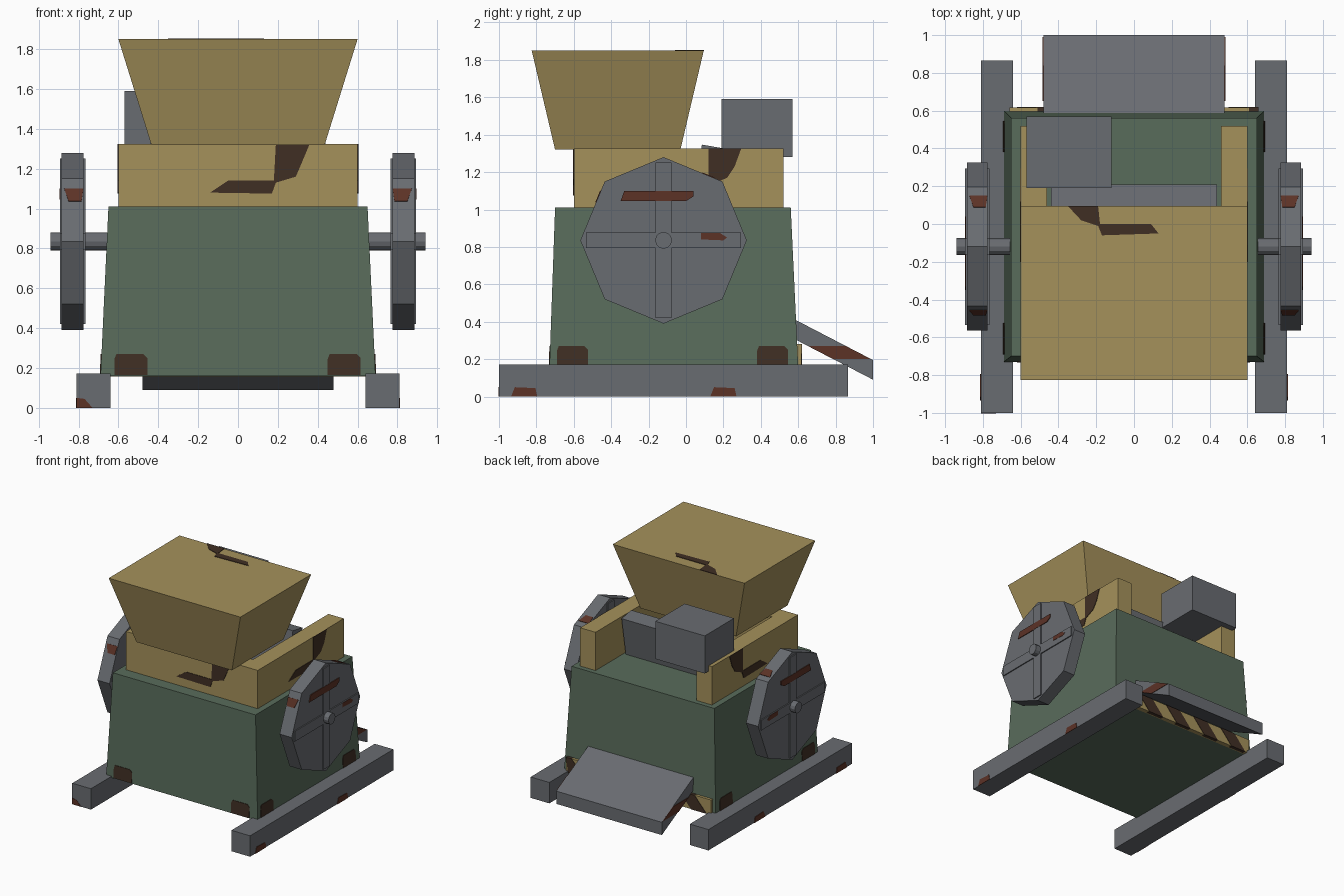
import bpy, bmesh, math
from mathutils import Vector, Matrix

if "Cube" in bpy.data.objects:
    bpy.data.objects.remove(bpy.data.objects["Cube"])


def material(name, rgb):
    m = bpy.data.materials.new(name)
    lin = [(c / 255 / 12.92) if c < 11 else ((c / 255 + 0.055) / 1.055) ** 2.4 for c in rgb]
    m.diffuse_color = (*lin, 1)
    m.use_nodes = True
    m.node_tree.nodes["Principled BSDF"].inputs["Base Color"].default_value = m.diffuse_color
    return m


TAN = material("tan_paint", (165, 145, 91))
GREEN = material("green_paint", (89, 108, 91))
GREY = material("grey_steel", (105, 108, 113))
BROWN = material("dark_brown_wear", (64, 47, 36))
RUST = material("red_rust", (92, 50, 38))


def finish(name, bm, mat):
    bmesh.ops.recalc_face_normals(bm, faces=bm.faces)
    me = bpy.data.meshes.new(name)
    bm.to_mesh(me)
    bm.free()
    me.materials.append(mat)
    ob = bpy.data.objects.new(name, me)
    bpy.context.collection.objects.link(ob)
    return ob


def loft(name, a, b, mat):
    """Solid between two matching outlines of 3D points."""
    bm = bmesh.new()
    va = [bm.verts.new(p) for p in a]
    vb = [bm.verts.new(p) for p in b]
    n = len(va)
    bm.faces.new(va)
    bm.faces.new(vb)
    for i in range(n):
        j = (i + 1) % n
        bm.faces.new((va[i], va[j], vb[j], vb[i]))
    return finish(name, bm, mat)


def rect(x0, x1, y0, y1, z):
    return [(x0, y0, z), (x1, y0, z), (x1, y1, z), (x0, y1, z)]


def box(name, x0, x1, y0, y1, z0, z1, mat):
    return loft(name, rect(x0, x1, y0, y1, z0), rect(x0, x1, y0, y1, z1), mat)


def prism_x(name, yz, x0, x1, mat):
    """Side profile in y, z pushed along x."""
    return loft(name, [(x0, y, z) for y, z in yz], [(x1, y, z) for y, z in yz], mat)


def plate(name, pts, surface, mat):
    """Thin worn patch lying on a surface given as surface(u, v, depth)."""
    return loft(name, [surface(u, v, -0.002) for u, v in pts],
                [surface(u, v, 0.004) for u, v in pts], mat)


def ring(n, r, y, z):
    return [(y + r * math.cos(2 * math.pi * i / n), z + r * math.sin(2 * math.pi * i / n))
            for i in range(n)]


# Tapered green housing
loft("housing", rect(-0.69, 0.69, -0.73, 0.60, 0.16), rect(-0.65, 0.65, -0.70, 0.56, 1.01), GREEN)

# Upper frame: front wall and two side arms in one U outline
U = [(-0.6, -0.6), (0.6, -0.6), (0.6, 0.52), (0.46, 0.52), (0.46, -0.46),
     (-0.46, -0.46), (-0.46, 0.52), (-0.6, 0.52)]
loft("upper_frame", [(x, y, 1.0) for x, y in U], [(x, y, 1.325) for x, y in U], TAN)

# Capped feed hopper
loft("hopper", rect(-0.435, 0.435, -0.70, -0.03, 1.32), rect(-0.6, 0.6, -0.825, 0.095, 1.85), TAN)

# Leaning jaw plate between the arms, and the motor box behind it
prism_x("jaw_plate", [(0.085, 1.347), (0.21, 1.325), (0.15, 0.98), (0.025, 1.0)], -0.44, 0.44, GREY)
box("motor_box", -0.57, -0.12, 0.19, 0.57, 1.28, 1.59, GREY)

# Discharge chute at the back
prism_x("discharge_chute", [(0.585, 0.41), (1.0, 0.195), (1.0, 0.09), (0.585, 0.305)], -0.48, 0.48, GREY)

# Drive shaft
CY, CZ = -0.12, 0.835
prism_x("drive_shaft", ring(12, 0.045, CY, CZ), -0.94, 0.94, GREY)

# Hazard strip with slanted dark stripes on the back
box("hazard_strip", -0.66, 0.66, 0.58, 0.617, 0.158, 0.28, TAN)


def clamp(x):
    return max(-0.66, min(0.66, x))


for i in range(5):
    x = -0.62 + i * 0.28
    a = [(clamp(x), 0.157), (clamp(x + 0.14), 0.157), (clamp(x + 0.25), 0.281), (clamp(x + 0.11), 0.281)]
    loft("hazard_stripe", [(u, 0.59, v) for u, v in a], [(u, 0.62, v) for u, v in a], BROWN)

# Outlines of worn patches
BLOB = [(-0.085, 0), (0.08, 0), (0.08, 0.085), (0.06, 0.105), (-0.075, 0.105), (-0.085, 0.08)]
SPLASH = [(-0.14, 1.08), (0.17, 1.075), (0.19, 1.13), (0.29, 1.16), (0.32, 1.23), (0.36, 1.325),
          (0.19, 1.325), (0.18, 1.14), (-0.05, 1.14)]
SIDE_SPLASH = [(-0.2, 1.08), (0.11, 1.075), (0.13, 1.13), (0.22, 1.17), (0.26, 1.23), (0.295, 1.325),
               (0.12, 1.325), (0.12, 1.14), (-0.11, 1.14)]


def shifted(pts, u, v):
    return [(a + u, b + v) for a, b in pts]


def front(u, v, d):
    return (u, -0.73 + (v - 0.16) * 0.0353 - d, v)


def back(u, v, d):
    return (u, 0.60 - (v - 0.16) * 0.047 + d, v)


plate("frame_front_wear", SPLASH, lambda u, v, d: (u, -0.6 - d, v), BROWN)
plate("hopper_top_wear", [(-0.35, 0.095), (-0.19, 0.095), (-0.18, 0.0), (0.09, 0.0), (0.13, -0.05),
                          (-0.17, -0.06), (-0.19, -0.01), (-0.28, 0.02)],
      lambda u, v, d: (u, v, 1.85 + d), BROWN)

# Everything that exists once on each side
for s in (1, -1):
    side = "right" if s > 0 else "left"

    def flat(x):
        return lambda u, v, d: (s * (x + d), u, v)

    def wall(u, v, d):
        return (s * (0.69 - (v - 0.16) * 0.047 + d), u, v)

    # Ground rail
    box(side + "_rail", s * 0.64, s * 0.81, -1.0, 0.865, 0, 0.172, GREY)
    for y in (-0.865, 0.2):
        plate(side + "_rail_rust", [(y - 0.07, 0), (y + 0.07, 0), (y + 0.06, 0.045), (y - 0.05, 0.05)],
              flat(0.81), RUST)

    # Octagonal flywheel with a raised cross on both faces
    prism_x(side + "_flywheel", ring(8, 0.445, CY, CZ), s * 0.775, s * 0.885, GREY)
    w, r = 0.042, 0.415
    cross = [(w, w), (w, r), (-w, r), (-w, w), (-r, w), (-r, -w), (-w, -w), (-w, -r),
             (w, -r), (w, -w), (r, -w), (r, w)]
    prism_x(side + "_wheel_cross", shifted(cross, CY, CZ), s * 0.766, s * 0.894, GREY)

    # Rust on the wheel face and rim
    plate(side + "_wheel_rust", [(-0.35, 1.045), (0.0, 1.045), (0.04, 1.07), (0.04, 1.1), (-0.33, 1.1)],
          flat(0.892), RUST)
    plate(side + "_wheel_rust_small", [(0.08, 0.84), (0.2, 0.835), (0.22, 0.85), (0.18, 0.875), (0.08, 0.875)],
          flat(0.892), RUST)
    k = 0.445 * math.sqrt(0.5)
    rims = [((CY - 0.445, CZ), (CY - k, CZ + k), 0.64, 0.84), ((CY, CZ + 0.445), (CY + k, CZ + k), 0.66, 0.86)]
    for (y0, z0), (y1, z1), t0, t1 in rims:
        m = Vector(((y0 + y1) / 2 - CY, (z0 + z1) / 2 - CZ)).normalized()
        plate(side + "_rim_rust", [(0.785, t0), (0.85, t0), (0.872, t1), (0.776, t1)],
              lambda u, t, d: (s * u, y0 + (y1 - y0) * t + m.x * d, z0 + (z1 - z0) * t + m.y * d), RUST)

    # Worn patches on the housing corners, frame arms and chute edges
    plate(side + "_front_corner_wear", shifted(BLOB, s * 0.535, 0.165), front, BROWN)
    plate(side + "_back_corner_wear", shifted(BLOB, s * 0.57, 0.165), back, BROWN)
    for y in (-0.605, 0.465):
        plate(side + "_wall_wear", shifted(BLOB, y, 0.165), wall, BROWN)
    plate(side + "_arm_wear", SIDE_SPLASH, flat(0.6), BROWN)
    plate(side + "_chute_rust", [(0.652, 0.27), (0.855, 0.27), (0.99, 0.2), (0.787, 0.2)], flat(0.48), RUST)

# Rust on the front end of the left rail
plate("left_rail_end_rust", [(-0.81, 0), (-0.73, 0), (-0.77, 0.045), (-0.81, 0.05)],
      lambda u, v, d: (u, -1.0 - d * 0.5, v), RUST)
